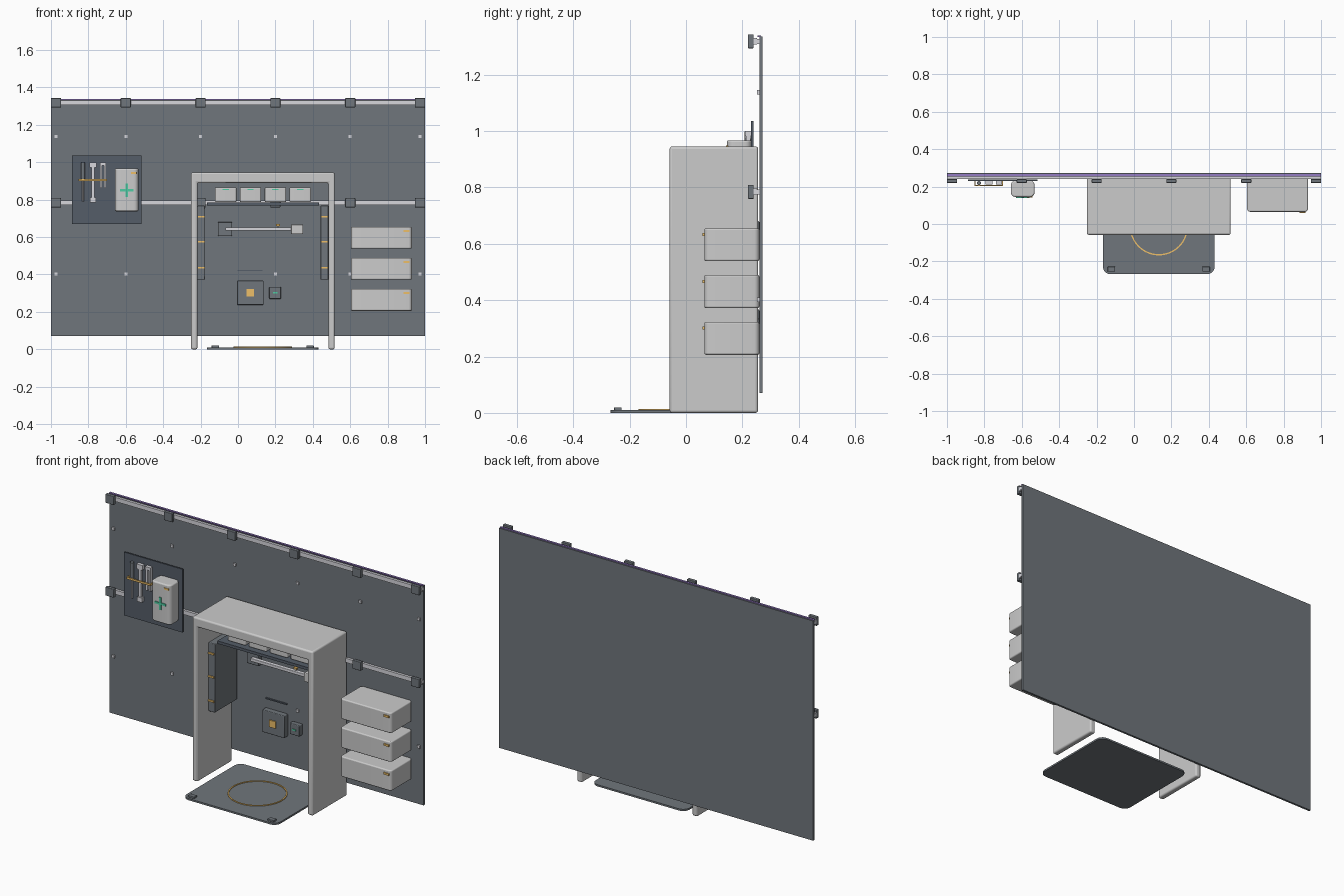
import bpy, bmesh, math

if "Cube" in bpy.data.objects:
    bpy.data.objects.remove(bpy.data.objects["Cube"])

def material(name, r, g, b):
    m = bpy.data.materials.new(name)
    m.diffuse_color = (r, g, b, 1)
    m.use_nodes = True
    m.node_tree.nodes["Principled BSDF"].inputs["Base Color"].default_value = m.diffuse_color
    return m

DARK = material("slate", 0.16, 0.18, 0.20)
NAVY = material("dark_blue_grey", 0.09, 0.11, 0.14)
LIGHT = material("light_grey", 0.55, 0.55, 0.55)
PALE = material("pale_metal", 0.68, 0.68, 0.72)
AMBER = material("amber", 0.85, 0.52, 0.14)
GREEN = material("green", 0.08, 0.6, 0.36)
PURPLE = material("purple", 0.3, 0.2, 0.55)

def finish(name, bm, mat, smooth=False):
    mesh = bpy.data.meshes.new(name)
    bmesh.ops.recalc_face_normals(bm, faces=bm.faces)
    bm.to_mesh(mesh)
    bm.free()
    ob = bpy.data.objects.new(name, mesh)
    bpy.context.collection.objects.link(ob)
    mesh.materials.append(mat)
    if smooth:
        bpy.ops.object.select_all(action='DESELECT')
        ob.select_set(True)
        bpy.context.view_layer.objects.active = ob
        bpy.ops.object.shade_smooth_by_angle(angle=math.radians(35))
    return ob

def soften(ob, width):
    mod = ob.modifiers.new("bevel", 'BEVEL')
    mod.width, mod.segments = width, 3
    mod.limit_method, mod.angle_limit = 'ANGLE', math.radians(40)

def box(name, x0, x1, y0, y1, z0, z1, mat, corner=0, edge=0):
    """Box by bounds; corner rounds the upright edges, edge softens the rest."""
    bm = bmesh.new()
    bmesh.ops.create_cube(bm, size=1)
    for v in bm.verts:
        v.co = (x1 if v.co.x > 0 else x0, y1 if v.co.y > 0 else y0, z1 if v.co.z > 0 else z0)
    if corner:
        ups = [e for e in bm.edges if abs(e.verts[0].co.z - e.verts[1].co.z) > 1e-5]
        bmesh.ops.bevel(bm, geom=ups, offset=corner, segments=5, profile=0.5, affect='EDGES')
    ob = finish(name, bm, mat, bool(corner or edge))
    if edge:
        soften(ob, edge)
    return ob

# wall panel
box("wall_panel", -1, 1, 0.26, 0.272, 0.07, 1.335, DARK)
box("top_light_strip", -1, 1, 0.254, 0.266, 1.334, 1.339, PURPLE)

# rails with clamps
COLUMNS = (-0.973, -0.6, -0.2, 0.2, 0.6, 0.973)
for label, z in (("upper", 1.318), ("middle", 0.784)):
    box(label + "_rail", -1, 1, 0.24, 0.251, z - 0.012, z + 0.012, PALE)
    box(label + "_rail_web", -1, 1, 0.251, 0.26, z - 0.009, z + 0.009, PALE)
    for x in COLUMNS:
        box(label + "_rail_clamp", x - 0.027, x + 0.027, 0.22, 0.24, z - 0.025, z + 0.025, DARK, edge=0.003)

# wall bolts
for z in (1.137, 0.402):
    for x in COLUMNS:
        box("wall_bolt", x - 0.008, x + 0.008, 0.252, 0.26, z - 0.008, z + 0.008, PALE)

# workstation arch
prof = [(-0.251, 0), (-0.217, 0), (-0.217, 0.89), (0.483, 0.89), (0.483, 0), (0.517, 0), (0.517, 0.945), (-0.251, 0.945)]
bm = bmesh.new()
face = bm.faces.new([bm.verts.new((x, -0.058, z)) for x, z in prof])
ext = bmesh.ops.extrude_face_region(bm, geom=[face])
bmesh.ops.translate(bm, vec=(0, 0.314, 0), verts=[g for g in ext["geom"] if isinstance(g, bmesh.types.BMVert)])
soften(finish("arch", bm, LIGHT, True), 0.009)

# shelf with four bins
box("shelf", -0.166, 0.433, 0.05, 0.256, 0.77, 0.786, NAVY)
for i in range(4):
    x = -0.123 + i * 0.133
    box("shelf_bin", x, x + 0.114, 0.08, 0.25, 0.788, 0.865, LIGHT, corner=0.008, edge=0.004)
    box("bin_marker", x + 0.04, x + 0.074, 0.076, 0.081, 0.851, 0.858, GREEN)

# side cushions with straps, mirrored about the arch centre
for s in (-1, 1):
    a, b = sorted((0.133 + s * 0.35, 0.133 + s * 0.309))
    box("side_panel", a, b, 0.04, 0.245, 0.372, 0.768, DARK, edge=0.004)
    for z in (0.709, 0.575, 0.436):
        box("side_panel_strap", a + 0.003, b - 0.003, 0.034, 0.042, z - 0.005, z + 0.005, AMBER)

# wall arm
box("arm_base", -0.107, -0.032, 0.232, 0.26, 0.605, 0.68, DARK, edge=0.003)
box("arm_bar", -0.068, 0.31, 0.208, 0.232, 0.634, 0.652, PALE, edge=0.003)
box("arm_head", 0.283, 0.348, 0.195, 0.24, 0.616, 0.667, LIGHT, edge=0.004)
box("arm_indicator", 0.203, 0.224, 0.214, 0.228, 0.66, 0.67, AMBER)
box("arm_indicator_stem", 0.21, 0.217, 0.217, 0.225, 0.65, 0.66, PALE)

# control boxes
box("wall_slot", -0.003, 0.132, 0.253, 0.26, 0.418, 0.425, NAVY)
box("control_box", -0.005, 0.137, 0.225, 0.26, 0.238, 0.367, DARK, edge=0.004)
box("control_button", 0.045, 0.085, 0.219, 0.226, 0.282, 0.322, AMBER)
box("sensor_box", 0.167, 0.23, 0.23, 0.26, 0.27, 0.334, DARK, edge=0.004)
box("sensor_light", 0.187, 0.21, 0.225, 0.231, 0.298, 0.306, GREEN)

# storage drawers
for z in (0.206, 0.372, 0.538):
    box("drawer", 0.604, 0.93, 0.065, 0.26, z, z + 0.117, LIGHT, corner=0.018, edge=0.006)
    box("drawer_latch", 0.885, 0.918, 0.059, 0.068, z + 0.089, z + 0.1, AMBER)

# tool board and medical kit
box("tool_board", -0.888, -0.515, 0.231, 0.239, 0.671, 1.035, NAVY)
box("kit_case", -0.658, -0.532, 0.145, 0.233, 0.738, 0.967, LIGHT, corner=0.024, edge=0.007)
box("kit_cross_bar", -0.631, -0.559, 0.14, 0.147, 0.844, 0.856, GREEN)
box("kit_cross_post", -0.601, -0.589, 0.1405, 0.147, 0.814, 0.886, GREEN)
box("kit_latch", -0.572, -0.543, 0.142, 0.152, 0.938, 0.948, AMBER)

# hanging tools
def rod(name, x, y, z0, z1, r, mat):
    bm = bmesh.new()
    bmesh.ops.create_cone(bm, cap_ends=True, segments=16, radius1=r, radius2=r, depth=z1 - z0)
    bmesh.ops.translate(bm, vec=(x, y, (z0 + z1) / 2), verts=bm.verts)
    finish(name, bm, mat, True)

rod("driver_handle", -0.829, 0.219, 0.9, 0.998, 0.011, DARK)
rod("driver_shaft", -0.829, 0.219, 0.79, 0.9, 0.005, PALE)
box("wrench_shaft", -0.783, -0.767, 0.215, 0.228, 0.8, 0.98, PALE)
box("wrench_head", -0.793, -0.757, 0.21, 0.23, 0.972, 1.0, PALE)
box("wrench_foot", -0.79, -0.76, 0.21, 0.23, 0.785, 0.812, PALE)
for s in (-1, 1):
    x = -0.722 + s * 0.011
    box("plier_leg", x - 0.006, x + 0.006, 0.213, 0.228, 0.863, 0.998, PALE)
box("plier_joint", -0.739, -0.705, 0.21, 0.23, 0.983, 1.0, PALE)
box("tool_strap", -0.853, -0.7, 0.203, 0.209, 0.9, 0.911, AMBER)
for x in (-0.853, -0.706):
    box("tool_strap_end", x, x + 0.006, 0.203, 0.231, 0.9, 0.911, AMBER)

# floor mat with ring and corner pads
box("floor_mat", -0.166, 0.431, -0.268, 0.245, 0, 0.01, DARK, corner=0.04)
bm = bmesh.new()
n = 64
sections = []
for i in range(n):
    a = 2 * math.pi * i / n
    sections.append([bm.verts.new((0.133 + r * math.cos(a), -0.012 + r * math.sin(a), z))
                     for r, z in ((0.149, 0.009), (0.149, 0.014), (0.156, 0.014), (0.156, 0.009))])
for i in range(n):
    p, q = sections[i], sections[(i + 1) % n]
    for k in range(4):
        m = (k + 1) % 4
        bm.faces.new((p[k], q[k], q[m], p[m]))
finish("mat_ring", bm, AMBER, True)
for x in (-0.121, 0.385):
    box("mat_pad", x - 0.02, x + 0.02, -0.255, -0.228, 0.009, 0.02, DARK, edge=0.002)
